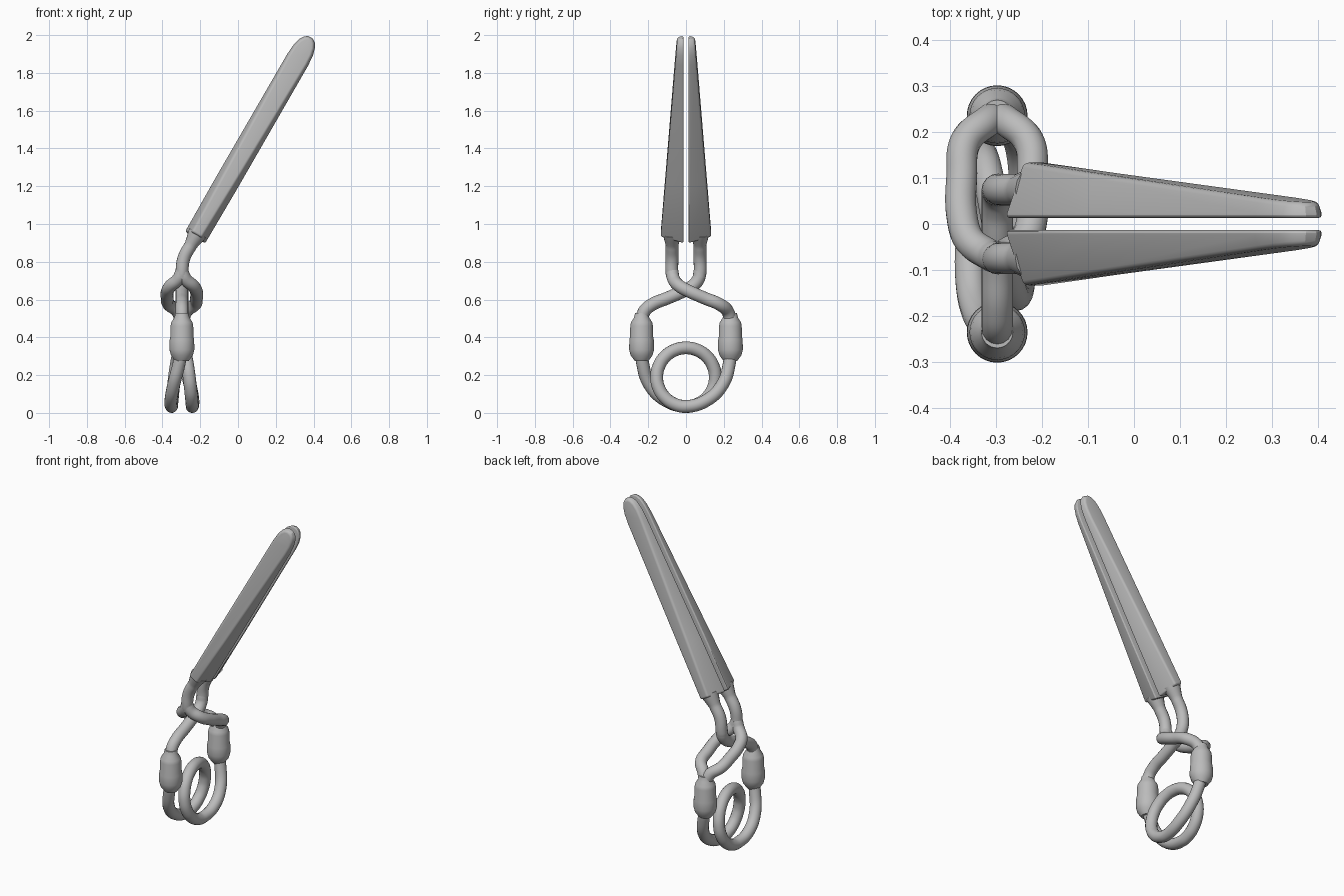
import bpy, bmesh, math
from mathutils import Vector

cube = bpy.data.objects.get("Cube")
if cube:
    bpy.data.objects.remove(cube, do_unlink=True)

steel = bpy.data.materials.new("grey_steel")
steel.use_nodes = True
steel.diffuse_color = (0.5, 0.5, 0.5, 1)
steel.node_tree.nodes["Principled BSDF"].inputs["Base Color"].default_value = (0.5, 0.5, 0.5, 1)

X0 = -0.297       # plane of the wire frame
WIRE = 0.034      # wire radius
BASE = Vector((-0.228, 0, 0.927))
ALONG = Vector((0.5, 0, 0.866))
ACROSS = Vector((0.866, 0, -0.5))


def activate(obj):
    bpy.ops.object.select_all(action='DESELECT')
    obj.select_set(True)
    bpy.context.view_layer.objects.active = obj


def mesh_object(name, bm):
    bmesh.ops.recalc_face_normals(bm, faces=bm.faces)
    mesh = bpy.data.meshes.new(name)
    bm.to_mesh(mesh)
    bm.free()
    obj = bpy.data.objects.new(name, mesh)
    bpy.context.collection.objects.link(obj)
    mesh.materials.append(steel)
    return obj


def wire(name, points, flare=False):
    """Round wire through the points, optionally thicker at its start."""
    data = bpy.data.curves.new(name, 'CURVE')
    data.dimensions = '3D'
    data.bevel_depth = WIRE
    data.bevel_resolution = 6
    data.resolution_u = 8
    data.use_fill_caps = True
    spline = data.splines.new('BEZIER')
    spline.bezier_points.add(len(points) - 1)
    for i, (bp, co) in enumerate(zip(spline.bezier_points, points)):
        bp.co = co
        bp.handle_left_type = bp.handle_right_type = 'AUTO'
        bp.radius = 1.5 if flare and i == 0 else 1
    data.materials.append(steel)
    obj = bpy.data.objects.new(name, data)
    bpy.context.collection.objects.link(obj)
    activate(obj)
    bpy.ops.object.convert(target='MESH')
    bpy.ops.object.shade_smooth_by_angle(angle=math.radians(50))


def blade(name, side):
    """Tapered jaw: flat inner face, drafted sides, narrower outer face."""
    length = 1.228
    half = [(0, 0.064), (0.35, 0.067), (1.09, 0.066), (1.15, 0.061),
            (1.19, 0.05), (1.215, 0.034), (length, 0.014)]
    outline = half + [(u, -v) for u, v in reversed(half)]
    bm = bmesh.new()
    inner, outer = [], []
    for u, v in outline:
        depth = 0.121 + (0.034 - 0.121) * u / length
        draft = 0.3 * depth
        u2 = 0.02 if u == 0 else u - draft * max(0, (u - 1.09) / (length - 1.09))
        v2 = v * (1 - draft / 0.066)
        a = BASE + ALONG * u + ACROSS * v
        b = BASE + ALONG * u2 + ACROSS * v2
        a.y, b.y = side * 0.013, side * (0.013 + depth)
        inner.append(bm.verts.new(a))
        outer.append(bm.verts.new(b))
    bm.faces.new(inner)
    bm.faces.new(outer)
    for i in range(len(outline)):
        j = (i + 1) % len(outline)
        bm.faces.new((inner[i], inner[j], outer[j], outer[i]))
    obj = mesh_object(name, bm)
    bevel = obj.modifiers.new("rounded_edges", 'BEVEL')
    bevel.width = 0.011
    bevel.segments = 4
    bevel.limit_method = 'ANGLE'
    bevel.angle_limit = math.radians(42)
    activate(obj)
    bpy.ops.object.modifier_apply(modifier=bevel.name)
    bpy.ops.object.shade_smooth_by_angle(angle=math.radians(25))


def collar(name, y):
    """Turned sleeve joining the crossing wire to the spring."""
    profile = [(0, 0.53), (0.034, 0.53), (0.04, 0.505), (0.056, 0.48), (0.06, 0.46),
               (0.061, 0.405), (0.065, 0.385), (0.066, 0.335), (0.058, 0.305),
               (0.036, 0.275), (0, 0.275)]
    bm = bmesh.new()
    verts = [bm.verts.new((X0 + r, y, z)) for r, z in profile]
    edges = [bm.edges.new(pair) for pair in zip(verts, verts[1:])]
    bmesh.ops.spin(bm, geom=verts + edges, cent=(X0, y, 0), axis=(0, 0, 1),
                   angle=math.tau, steps=32)
    bmesh.ops.remove_doubles(bm, verts=bm.verts, dist=0.0002)
    activate(mesh_object(name, bm))
    bpy.ops.object.shade_smooth_by_angle(angle=math.radians(50))


# Jaws, stems and sleeves
for label, side in (("front", -1), ("back", 1)):
    blade(label + "_blade", side)
    start = BASE + ALONG * 0.03
    wire(label + "_stem", [(start.x, side * 0.074, start.z), (-0.25, side * 0.074, 0.888),
                           (-0.286, side * 0.074, 0.82), (X0, side * 0.074, 0.74),
                           (X0, side * 0.07, 0.72)], flare=True)
    collar(label + "_collar", side * 0.235)

# Crossing wires: a single one passing through an open link
cross = [(0.074, 0.75), (0.066, 0.71), (0.035, 0.672), (-0.02, 0.642),
         (-0.1, 0.607), (-0.18, 0.573), (-0.222, 0.535), (-0.235, 0.47)]
wire("crossing_wire", [(X0, y, z) for y, z in cross])
spread = [0, 0.018, 0.06, 0.077, 0.077, 0.068, 0.022, 0]
for label, s in (("right", -1), ("left", 1)):
    wire(label + "_link_side", [(X0 + s * w, -y, z) for (y, z), w in zip(cross, spread)])

# Spring coil: one full turn between two outer arms
R, SHIFT = 0.155, 0.055
arm = [(0.235, 0.34, 0), (0.229, 0.26, 0.015), (0.193, 0.15, 0.043), (0.11, 0.067, 0.058)]
path = [(X0 + dx, y, z) for y, z, dx in arm]
for i in range(17):
    t = math.tau * i / 16
    path.append((X0 + SHIFT * math.cos(t / 2), -R * math.sin(t), 0.189 - R * math.cos(t)))
path += [(X0 - dx, -y, z) for y, z, dx in reversed(arm)]
wire("spring_coil", path)
